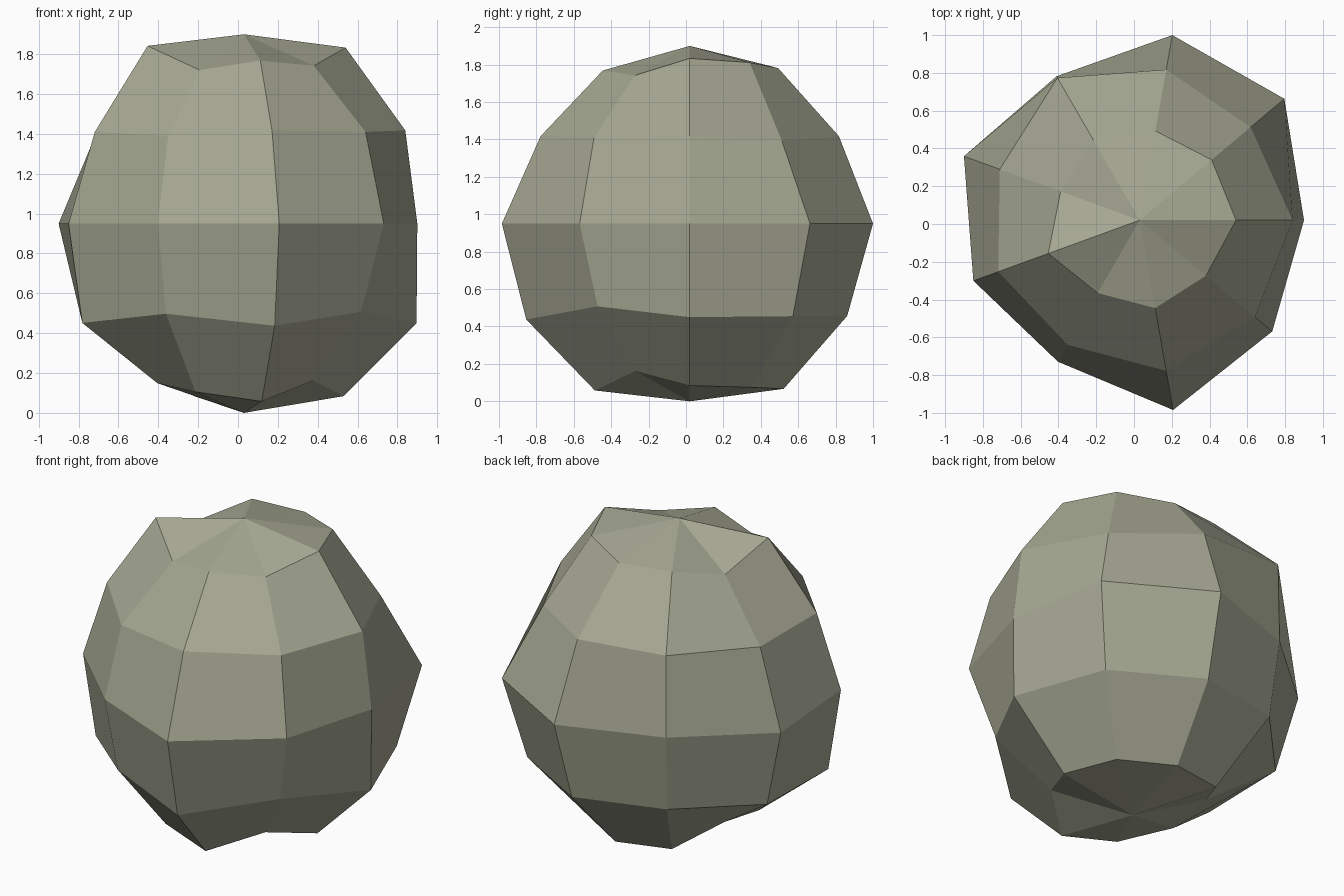
import bpy, bmesh
from math import sin, cos, radians

if "Cube" in bpy.data.objects:
    bpy.data.objects.remove(bpy.data.objects["Cube"])

# Low-poly boulder: a 9 x 6 sphere whose corners are pushed in or out radially
CENTRE = (0.03, 0.02, 0.95)
POLE = 0.95
# radius of each corner, one row per ring from top to bottom, every 40 degrees from +x
RINGS = [
    (1.02, 0.995, 0.96, 0.975, 0.89, 1.03, 0.89, 0.945, 0.915),
    (0.935, 0.885, 0.935, 1.005, 0.91, 0.92, 0.88, 0.935, 0.92),
    (0.87, 1.0, 0.995, 0.88, 0.99, 0.937, 0.865, 1.02, 0.916),
    (1.0, 0.99, 0.987, 0.945, 0.988, 0.997, 0.905, 1.025, 0.885),
    (1.0, 1.01, 1.02, 1.0, 0.88, 0.925, 0.975, 1.03, 0.91),
]
SIDES = 9

bm = bmesh.new()


def corner(radius, polar, azimuth):
    p, a = radians(polar), radians(azimuth)
    return bm.verts.new((CENTRE[0] + radius * sin(p) * cos(a),
                         CENTRE[1] + radius * sin(p) * sin(a),
                         CENTRE[2] + radius * cos(p)))


top = corner(POLE, 0, 0)
bottom = corner(POLE, 180, 0)
loops = [[corner(r, 30 * (i + 1), 40 * j) for j, r in enumerate(row)]
         for i, row in enumerate(RINGS)]

# caps and bands
for j in range(SIDES):
    k = (j + 1) % SIDES
    bm.faces.new((top, loops[0][j], loops[0][k]))
    bm.faces.new((bottom, loops[-1][k], loops[-1][j]))
    for upper, lower in zip(loops, loops[1:]):
        bm.faces.new((upper[j], lower[j], lower[k], upper[k]))

mesh = bpy.data.meshes.new("boulder")
bm.to_mesh(mesh)
bm.free()
boulder = bpy.data.objects.new("boulder", mesh)
bpy.context.collection.objects.link(boulder)

# warm grey-green stone
stone = bpy.data.materials.new("stone")
stone.diffuse_color = (0.38, 0.39, 0.29, 1)
stone.use_nodes = True
stone.node_tree.nodes["Principled BSDF"].inputs["Base Color"].default_value = stone.diffuse_color
mesh.materials.append(stone)
